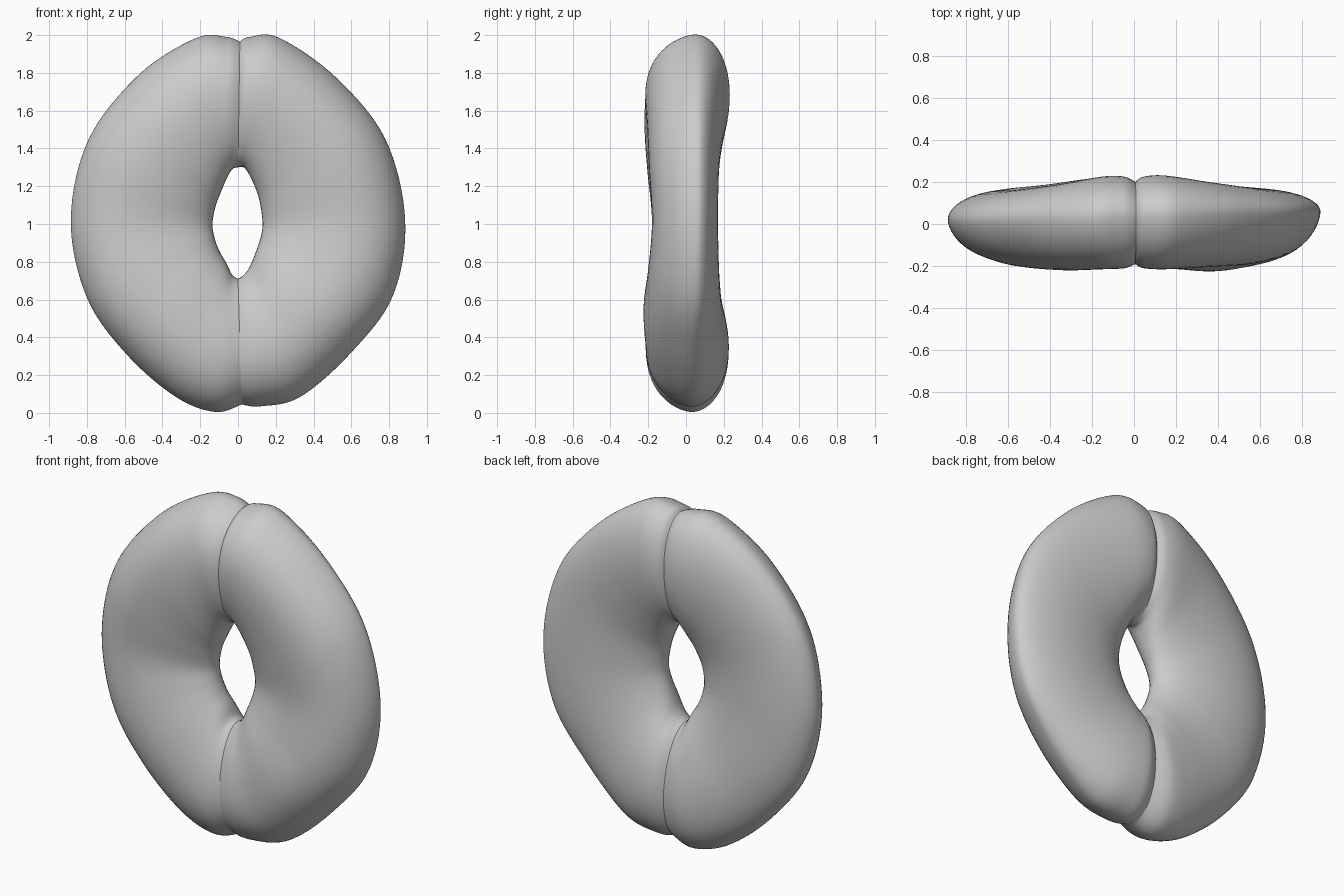
import bpy, bmesh, math
from mathutils import Vector

if "Cube" in bpy.data.objects:
    bpy.data.objects.remove(bpy.data.objects["Cube"])

RING, STEPS = 56, 8

# Cross-sections from top seam to bottom seam:
# inner x, inner z, outer x, outer z, front y, back y, tip y
SEAM_TOP = (0.0, 1.30, 0.01, 1.965, -0.19, 0.20, 0.04)
SEAM_BOTTOM = (0.0, 0.71, 0.02, 0.045, -0.19, 0.195, 0.03)
RIGHT = [
    SEAM_TOP,
    (0.03, 1.30, 0.06, 1.99, -0.21, 0.225, 0.05),
    (0.06, 1.26, 0.22, 1.985, -0.215, 0.23, 0.05),
    (0.10, 1.17, 0.52, 1.775, -0.205, 0.20, 0.06),
    (0.12, 1.09, 0.78, 1.45, -0.195, 0.175, 0.06),
    (0.13, 1.00, 0.885, 1.02, -0.18, 0.17, 0.06),
    (0.12, 0.93, 0.82, 0.62, -0.20, 0.175, 0.05),
    (0.09, 0.84, 0.60, 0.32, -0.225, 0.19, 0.03),
    (0.06, 0.77, 0.33, 0.085, -0.215, 0.22, 0.03),
    (0.03, 0.73, 0.12, 0.035, -0.21, 0.225, 0.03),
    SEAM_BOTTOM,
]
LEFT = [
    SEAM_TOP,
    (-0.03, 1.29, -0.06, 1.99, -0.21, 0.225, 0.05),
    (-0.06, 1.24, -0.22, 1.985, -0.215, 0.225, 0.04),
    (-0.09, 1.17, -0.52, 1.795, -0.22, 0.19, 0.03),
    (-0.12, 1.09, -0.79, 1.45, -0.205, 0.165, 0.02),
    (-0.135, 1.00, -0.885, 1.02, -0.18, 0.165, 0.02),
    (-0.125, 0.93, -0.80, 0.61, -0.20, 0.175, 0.02),
    (-0.10, 0.86, -0.59, 0.31, -0.215, 0.19, 0.03),
    (-0.06, 0.79, -0.33, 0.085, -0.215, 0.215, 0.03),
    (-0.03, 0.73, -0.12, 0.005, -0.21, 0.225, 0.03),
    SEAM_BOTTOM,
]


def smooth_path(rows):
    """Catmull-Rom interpolation of the section values."""
    out, n = [], len(rows)
    for i in range(n - 1):
        p = [rows[max(0, min(n - 1, k))] for k in (i - 1, i, i + 1, i + 2)]
        for s in range(STEPS):
            t = s / STEPS
            out.append([0.5 * (2 * b + (c - a) * t + (2 * a - 5 * b + 4 * c - d) * t * t
                               + (3 * b - a - 3 * c + d) * t ** 3) for a, b, c, d in zip(*p)])
    return out + [list(rows[-1])]


def section(row):
    """Rounded closed loop running from the inner edge to the outer edge."""
    ix, iz, ox, oz, front, back, tip = row
    pts = []
    for k in range(RING):
        a = 2 * math.pi * k / RING
        c, s = math.cos(a), math.sin(a)
        u = 0.5 + 0.5 * c
        u += 0.24 * u * (1 - u)              # thickest nearer the outside
        mid = tip * u
        # outer rim tapers more than the inner rim, most of all at the front
        power = 0.97 if c < 0 else (1.05 if s > 0 else 1.2)
        y = mid + ((back - mid) if s > 0 else (front - mid)) * abs(s) ** power
        pts.append(Vector((ix + (ox - ix) * u, y, iz + (oz - iz) * u)))
    return pts


def make_half(name, rows):
    bm = bmesh.new()
    loops = [[bm.verts.new(p) for p in section(r)] for r in smooth_path(rows)]
    for a, b in zip(loops, loops[1:]):
        for k in range(RING):
            j = (k + 1) % RING
            bm.faces.new((a[k], a[j], b[j], b[k]))
    # Point the normals outward, judged on the outermost face
    bm.normal_update()
    far = max(bm.faces, key=lambda f: abs(f.calc_center_median().x))
    if far.normal.x * far.calc_center_median().x < 0:
        bmesh.ops.reverse_faces(bm, faces=bm.faces[:])
    for f in bm.faces:
        f.smooth = True
    mesh = bpy.data.meshes.new(name)
    bm.to_mesh(mesh)
    bm.free()
    obj = bpy.data.objects.new(name, mesh)
    bpy.context.collection.objects.link(obj)
    return obj


# Two plump half rings meeting at a creased seam
make_half("right_half_ring", RIGHT)
make_half("left_half_ring", LEFT)
